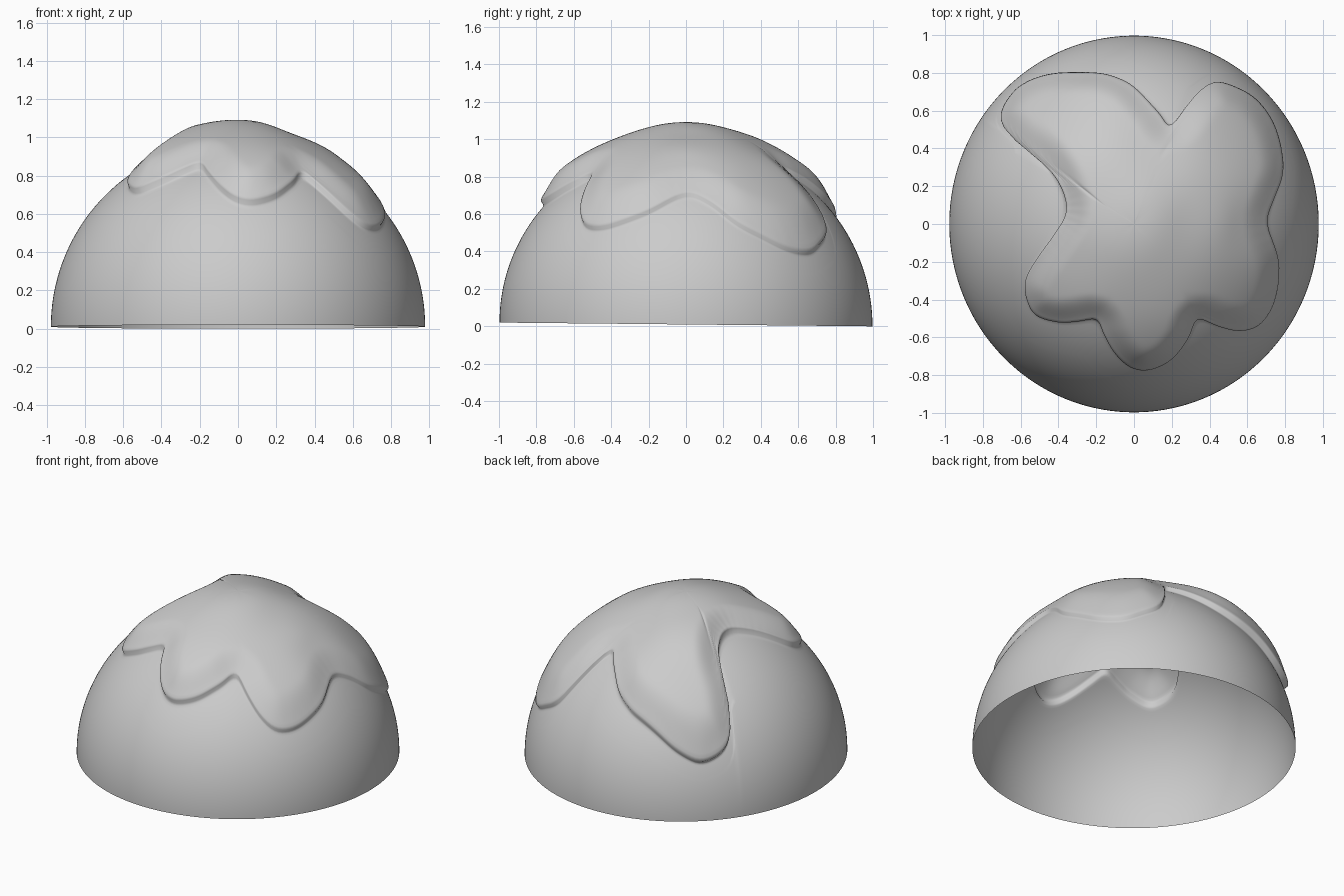
import bpy, math
from mathutils import Vector

if "Cube" in bpy.data.objects:
    bpy.data.objects.remove(bpy.data.objects["Cube"])

# Icing outline seen from above, counterclockwise
OUT = [(.72, 0), (.75, .12), (.80, .25), (.80, .37), (.76, .52), (.68, .64), (.58, .71),
       (.43, .75), (.31, .66), (.20, .52), (.13, .59), (0, .72), (-.1, .77), (-.2, .79),
       (-.38, .79), (-.5, .77), (-.62, .71), (-.7, .6), (-.70, .51), (-.6, .4), (-.47, .31),
       (-.38, .18), (-.36, .06), (-.42, -.05), (-.53, -.2), (-.58, -.3), (-.57, -.4),
       (-.52, -.48), (-.4, -.515), (-.3, -.51), (-.2, -.5), (-.16, -.58), (-.1, -.68),
       (-.02, -.75), (.08, -.765), (.2, -.71), (.29, -.6), (.34, -.5), (.45, -.54),
       (.57, -.565), (.68, -.53), (.76, -.4), (.78, -.2)]
# Icing thickness at a few spots: x, y, thickness
THICK = [(0, 0, .11), (-.3, .3, .11), (-.4, .6, .09), (.04, -.55, .085), (-.4, -.32, .085),
         (.4, 0, .07), (.6, 0, .045), (.6, .45, .05), (.6, -.35, .055), (.2, .45, .06)]
SEG, INNER, OUTER = 240, 44, 40


def smooth(t):
    t = max(0, min(1, t))
    return t * t * (3 - 2 * t)


# Smooth closed outline
pts = [Vector(p) for p in OUT]
n = len(pts)
curve = []
for i in range(n):
    a, b, c, d = (pts[(i + k) % n] for k in (-1, 0, 1, 2))
    for j in range(4):
        t = j / 4
        curve.append(.5 * (2 * b + (c - a) * t + (2 * a - 5 * b + 4 * c - d) * t * t
                           + (3 * b - a - 3 * c + d) * t ** 3))
polar = sorted((math.atan2(p.y, p.x) % math.tau, p.length) for p in curve)
polar = [(polar[-1][0] - math.tau, polar[-1][1])] + polar + [(polar[0][0] + math.tau, polar[0][1])]


def outline(ang):
    for (a, ra), (b, rb) in zip(polar, polar[1:]):
        if a <= ang <= b:
            return ra + (rb - ra) * (ang - a) / max(b - a, 1e-6)
    return polar[-1][1]


def thickness(x, y):
    w = [1 / ((x - a) ** 2 + (y - b) ** 2 + .015) ** 1.5 for a, b, _ in THICK]
    return sum(k * t[2] for k, t in zip(w, THICK)) / sum(w)


def surface(ang, phi, inside):
    s = math.sin(phi)
    x, y = s * math.cos(ang), s * math.sin(ang)
    h = 0
    if inside:
        d = min((x - p.x) ** 2 + (y - p.y) ** 2 for p in curve) ** .5
        h = thickness(x, y) * (.42 + .58 * smooth((d + .01) / .17))
    z = math.cos(phi)
    low = .01 - .01 * y
    return ((.978 + h) * x, (.997 + h) * y, (.985 + h) * z + low * (1 - z))


# Dome with raised icing, one open skin
verts, faces = [surface(0, 0, True)], []
for i in range(SEG):
    ang = math.tau * i / SEG
    edge = math.asin(min(.95, outline(ang) / 1.015))
    for j in range(1, INNER + 1):
        verts.append(surface(ang, edge * (j / INNER) ** .9, True))
    for j in range(OUTER + 1):
        start = edge + .006
        verts.append(surface(ang, start + (math.pi / 2 - start) * j / OUTER, False))
row = INNER + OUTER + 1
for i in range(SEG):
    a, b = 1 + i * row, 1 + ((i + 1) % SEG) * row
    faces.append((0, a, b))
    for j in range(row - 1):
        faces.append((a + j, a + j + 1, b + j + 1, b + j))

mesh = bpy.data.meshes.new("iced_dome")
mesh.from_pydata(verts, [], faces)
mesh.update()
dome = bpy.data.objects.new("iced_dome", mesh)
bpy.context.collection.objects.link(dome)
for p in mesh.polygons:
    p.use_smooth = True

# Soften the creases of the icing
soft = dome.vertex_groups.new(name="icing")
soft.add([k for k in range(len(verts)) if k == 0 or (k - 1) % row < INNER + 12], 1, 'REPLACE')
m = dome.modifiers.new("soften", 'SMOOTH')
m.factor, m.iterations, m.vertex_group = .5, 3, "icing"
